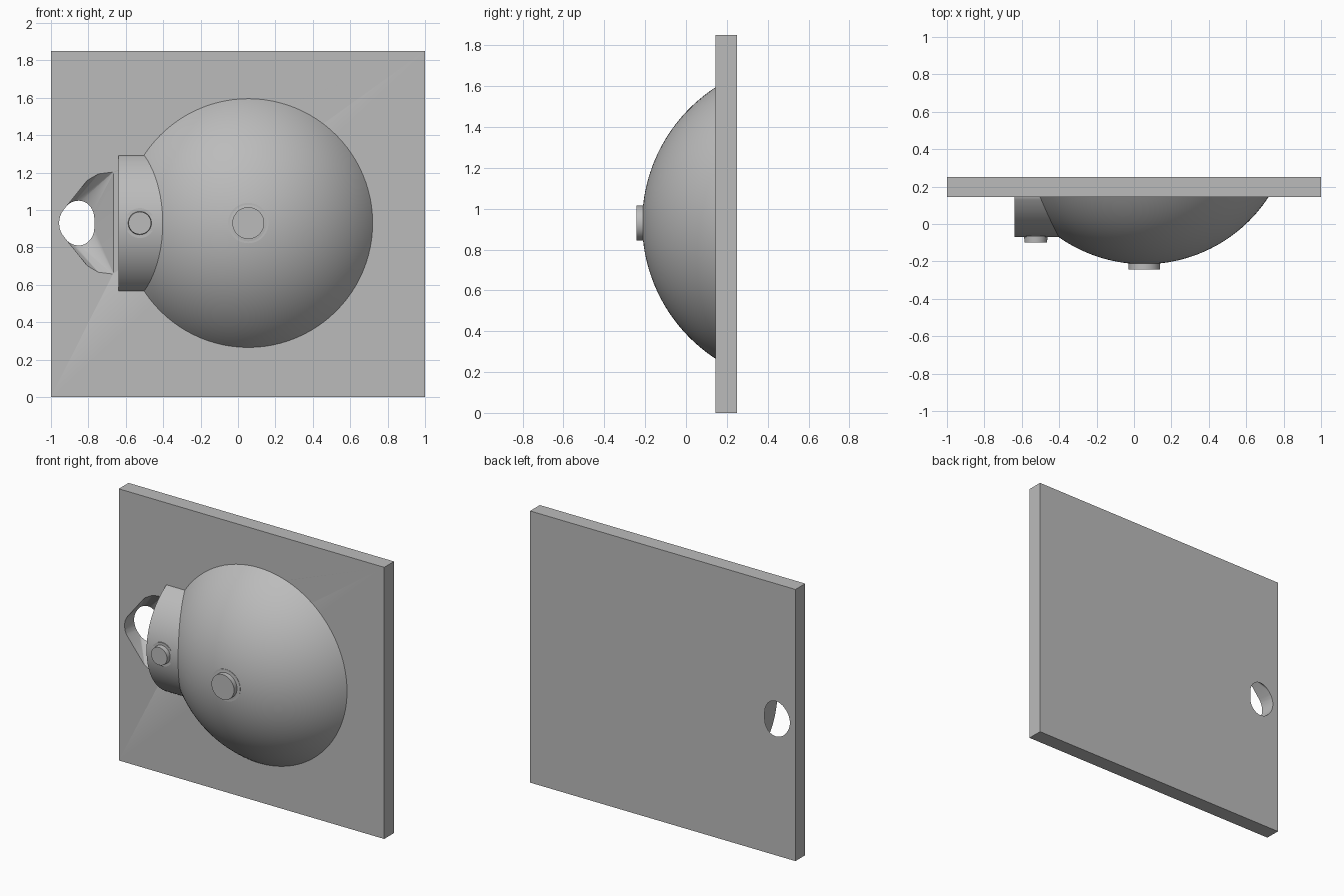
import bpy, bmesh, math
from mathutils import Matrix, Vector

if "Cube" in bpy.data.objects:
    bpy.data.objects.remove(bpy.data.objects["Cube"], do_unlink=True)

grey = bpy.data.materials.new("plain grey")
grey.use_nodes = True
grey.diffuse_color = (0.5, 0.5, 0.5, 1)
grey.node_tree.nodes["Principled BSDF"].inputs["Base Color"].default_value = (0.5, 0.5, 0.5, 1)

FRONT, BACK, MID = 0.145, 0.25, 0.93   # plate faces and height of the shared axis
DOME_X = 0.055


def finish(name, bm, smooth=True):
    bmesh.ops.recalc_face_normals(bm, faces=bm.faces[:])
    mesh = bpy.data.meshes.new(name)
    bm.to_mesh(mesh)
    bm.free()
    mesh.materials.append(grey)
    obj = bpy.data.objects.new(name, mesh)
    bpy.context.collection.objects.link(obj)
    if smooth:
        shade(obj)
    return obj


def shade(obj):
    bpy.ops.object.select_all(action='DESELECT')
    obj.select_set(True)
    bpy.context.view_layer.objects.active = obj
    bpy.ops.object.shade_smooth_by_angle(angle=math.radians(30))


def disc(name, x, radius, tip_radius, front, back):
    """Round stud standing out towards the front."""
    bm = bmesh.new()
    turn = Matrix.Translation((x, (front + back) / 2, MID)) @ Matrix.Rotation(math.pi / 2, 4, 'X')
    bmesh.ops.create_cone(bm, cap_ends=True, segments=64, radius1=radius,
                          radius2=tip_radius, depth=back - front, matrix=turn)
    return finish(name, bm)


def arc(half_width, height, steps):
    """Points (offset, y) on a circular arc from one edge on the plate to the other."""
    r = (half_width ** 2 + height ** 2) / (2 * height)
    reach = math.asin(half_width / r)
    centre = FRONT - height + r
    angles = [reach * (2 * i / steps - 1) for i in range(steps + 1)]
    return [(r * math.sin(a), centre - r * math.cos(a)) for a in angles]


# Backing plate
bm = bmesh.new()
bmesh.ops.create_cube(bm, size=1, matrix=Matrix.Translation((0, (FRONT + BACK) / 2, 0.925))
                      @ Matrix.Diagonal((2, BACK - FRONT, 1.85, 1)))
plate = finish("backing_plate", bm, False)

# Recess in the plate: oval hole at the back, fanning out towards the neck
bm = bmesh.new()
for y, scale in ((FRONT - 0.01, 0.98), (BACK + 0.01, 1.0)):
    for i in range(48):
        a = math.tau * i / 48
        bm.verts.new((-0.868 + 0.09 * scale * math.cos(a), y, MID + 0.105 * scale * math.sin(a)))
for x, half in ((-0.8, 0.235), (-0.74, 0.27), (-0.66, 0.28)):
    for side in (-1, 1):
        bm.verts.new((x, FRONT - 0.005, MID + side * half))
hull = bmesh.ops.convex_hull(bm, input=bm.verts[:])
loose = {g for g in hull["geom_interior"] if isinstance(g, bmesh.types.BMVert)}
bmesh.ops.delete(bm, geom=list(loose), context='VERTS')
cutter = finish("recess_cutter", bm, False)
cutter.hide_render = True
cut = plate.modifiers.new("recess", 'BOOLEAN')
cut.operation = 'DIFFERENCE'
cut.solver = 'EXACT'
cut.object = cutter
bpy.context.view_layer.objects.active = plate
bpy.ops.object.modifier_apply(modifier=cut.name)
bpy.data.objects.remove(cutter, do_unlink=True)
shade(plate)

# Round dome: half of an arc spun about the front-to-back axis
bm = bmesh.new()
half = [p for p in arc(0.665, 0.36, 64) if p[0] > -1e-6]
points = [bm.verts.new((DOME_X + max(r, 0), y, MID)) for r, y in half]
points.append(bm.verts.new((DOME_X + half[-1][0], FRONT + 0.01, MID)))
edges = [bm.edges.new(pair) for pair in zip(points, points[1:])]
bmesh.ops.spin(bm, geom=points + edges, cent=(DOME_X, 0, MID), axis=(0, 1, 0),
               angle=math.tau, steps=96)
bmesh.ops.remove_doubles(bm, verts=bm.verts[:], dist=1e-4)
finish("dome", bm)

# Neck: arched profile extruded sideways into the dome
bm = bmesh.new()
profile = arc(0.3625, 0.215, 48)
profile = [(profile[0][0], FRONT + 0.01)] + profile + [(profile[-1][0], FRONT + 0.01)]
face = bm.faces.new([bm.verts.new((-0.64, y, MID + z)) for z, y in profile])
top = bmesh.ops.extrude_face_region(bm, geom=[face])["geom"]
bmesh.ops.translate(bm, vec=Vector((0.34, 0, 0)),
                    verts=[g for g in top if isinstance(g, bmesh.types.BMVert)])
finish("neck", bm)

# Studs, each on a collar almost flush with the surface
disc("dome_stud", DOME_X, 0.085, 0.085, -0.243, -0.19)
disc("dome_collar", DOME_X, 0.108, 0.108, -0.209, -0.18)
disc("neck_stud", -0.525, 0.064, 0.06, -0.1, -0.05)
disc("neck_collar", -0.525, 0.08, 0.08, -0.068, -0.04)
